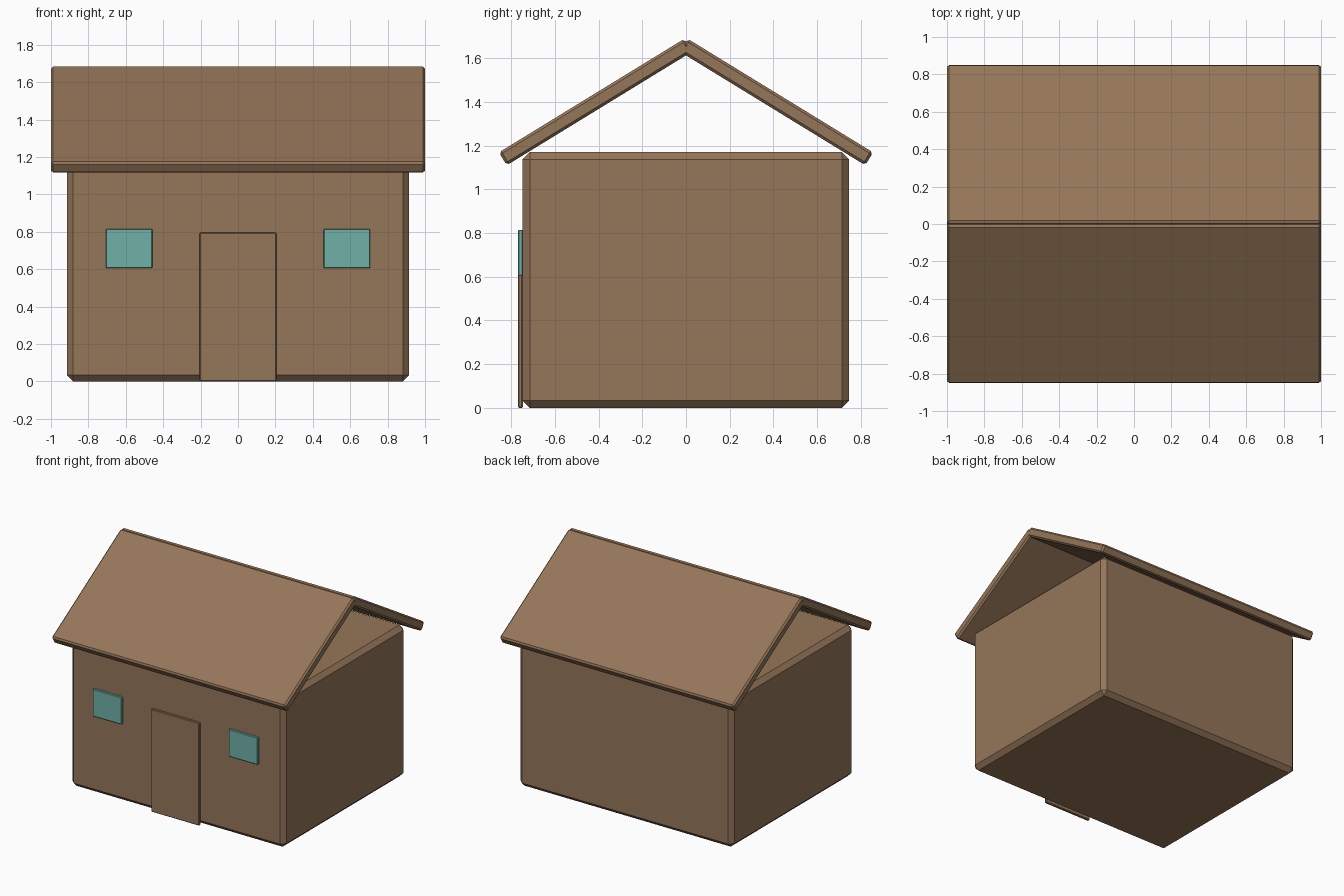
import bpy
import math
from mathutils import Vector

default = bpy.data.objects.get("Cube")
if default:
    bpy.data.objects.remove(default, do_unlink=True)


def make_material(name, rgb):
    mat = bpy.data.materials.new(name)
    mat.use_nodes = True
    mat.diffuse_color = (*rgb, 1)
    mat.node_tree.nodes["Principled BSDF"].inputs["Base Color"].default_value = (*rgb, 1)
    return mat


brown = make_material("brown wood", (0.3, 0.18, 0.1))
teal = make_material("teal glass", (0.16, 0.44, 0.39))


def box(name, low, high, bevel, mat):
    """Chamfered box spanning two opposite corners."""
    low, high = Vector(low), Vector(high)
    bpy.ops.mesh.primitive_cube_add(size=1, location=(low + high) / 2)
    obj = bpy.context.object
    obj.name = name
    obj.scale = high - low
    bpy.ops.object.transform_apply(location=False, rotation=False, scale=True)
    mod = obj.modifiers.new("chamfer", 'BEVEL')
    mod.width = bevel
    mod.segments = 1
    obj.data.materials.append(mat)
    return obj


# Walls: one solid block with chamfered edges
box("walls", (-0.915, -0.748, 0), (0.915, 0.746, 1.17), 0.033, brown)

# Door and windows: thin slabs on the front wall
front, back = -0.769, -0.747
box("door", (-0.206, front, 0), (0.206, back, 0.795), 0.005, brown)
for side, name in ((-1, "right_window"), (1, "left_window")):
    x = side * 0.582
    box(name, (x - 0.124, front, 0.605), (x + 0.124, back, 0.815), 0.004, teal)

# Roof: two tilted slabs meeting at the ridge, open at the gables
pitch = math.radians(31.5)
thick, length = 0.069, 0.995
for side, name in ((-1, "front_roof"), (1, "back_roof")):
    slope = Vector((0, side * math.cos(pitch), -math.sin(pitch)))
    normal = Vector((0, side * math.sin(pitch), math.cos(pitch)))
    ridge = Vector((0, side * 0.008, 1.689))
    half = Vector((1, length / 2, thick / 2))
    slab = box(name, -half, half, 0.012, brown)
    slab.location = ridge + slope * length / 2 - normal * thick / 2
    slab.rotation_euler.x = -side * pitch
